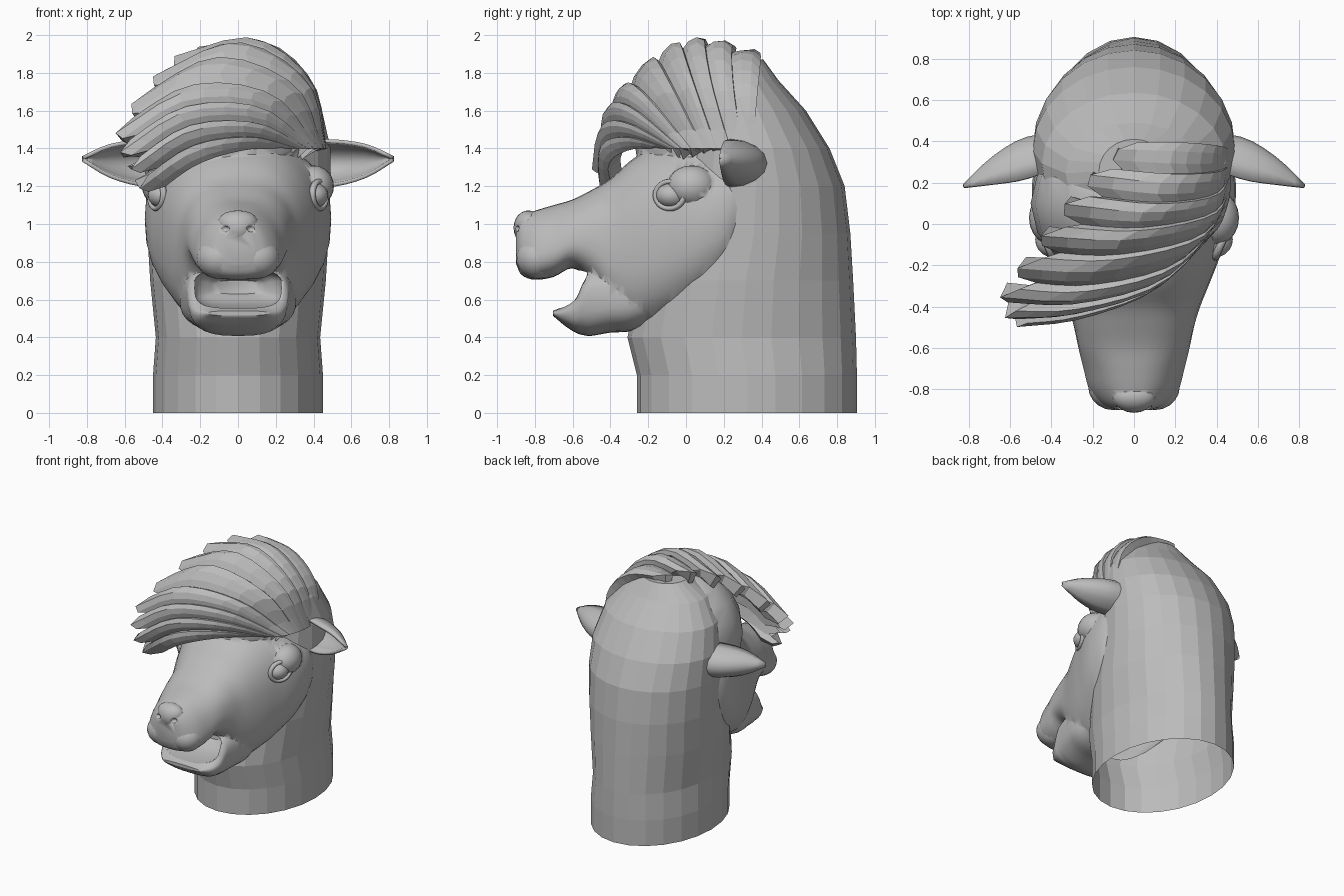
import bpy, bmesh, math
from mathutils import Vector

cube = bpy.data.objects.get("Cube")
if cube:
    bpy.data.objects.remove(cube)

grey = bpy.data.materials.new("plain_grey")
grey.use_nodes = True
COLOUR = (0.5, 0.5, 0.5, 1)
grey.diffuse_color = COLOUR
grey.node_tree.nodes["Principled BSDF"].inputs["Base Color"].default_value = COLOUR


def finish(name, bm, angle=None):
    """Turn a bmesh into a coloured object, smooth when an angle is given."""
    bmesh.ops.recalc_face_normals(bm, faces=bm.faces)
    mesh = bpy.data.meshes.new(name)
    bm.to_mesh(mesh)
    bm.free()
    mesh.materials.append(grey)
    obj = bpy.data.objects.new(name, mesh)
    bpy.context.collection.objects.link(obj)
    if angle:
        bpy.ops.object.select_all(action='DESELECT')
        obj.select_set(True)
        bpy.context.view_layer.objects.active = obj
        bpy.ops.object.shade_smooth_by_angle(angle=math.radians(angle))
    return obj


def combine(obj, other, operation):
    """Apply a boolean and drop the second object."""
    mod = obj.modifiers.new("combine", 'BOOLEAN')
    mod.operation, mod.object, mod.solver = operation, other, 'EXACT'
    bpy.context.view_layer.objects.active = obj
    bpy.ops.object.modifier_apply(modifier=mod.name)
    bpy.data.objects.remove(other)


def spline(keys, t):
    """Catmull-Rom through equally spaced keys, t in 0..1."""
    keys = [Vector(k) for k in keys]
    s = t * (len(keys) - 1)
    i = min(int(s), len(keys) - 2)
    f = s - i
    b, c = keys[i], keys[i + 1]
    a = keys[i - 1] if i else b * 2 - c
    d = keys[i + 2] if i + 2 < len(keys) else c * 2 - b
    return (b * 2 + (c - a) * f + (a * 2 - b * 5 + c * 4 - d) * f ** 2
            + (b * 3 - a - c * 3 + d) * f ** 3) / 2


def skin(rings, closed=True, caps=True):
    """Bridge rows of points; closed rows become tubes."""
    bm = bmesh.new()
    rows = [[bm.verts.new(p) for p in ring] for ring in rings]
    n = len(rows[0])
    for r, s in zip(rows, rows[1:]):
        for i in range(n if closed else n - 1):
            j = (i + 1) % n
            bm.faces.new((r[i], r[j], s[j], s[i]))
    if closed and caps:
        bm.faces.new(rows[0])
        bm.faces.new(rows[-1])
    return bm


def oval(n, power=1.0):
    """Unit superellipse points."""
    for i in range(n):
        a = math.tau * i / n
        c, s = math.cos(a), math.sin(a)
        yield (math.copysign(abs(c) ** power, c), math.copysign(abs(s) ** power, s))


def loft_y(name, keys, steps, power, angle=50):
    """Loft along y; keys are y, bottom, top, half width, taper."""
    rings = []
    for k in range(steps + 1):
        y, lo, hi, w, taper = spline(keys, k / steps)
        rings.append([(w * c * (1 - taper * s), y, (lo + hi) / 2 + (hi - lo) / 2 * s)
                      for c, s in oval(32, power)])
    return finish(name, skin(rings), angle)


def ball(name, centre, radii, taper=0.0, segs=20):
    """Ellipsoid, narrower towards the bottom when tapered."""
    bm = bmesh.new()
    bmesh.ops.create_uvsphere(bm, u_segments=segs, v_segments=segs // 2 + 2, radius=1)
    for v in bm.verts:
        v.co.x *= 1 + taper * v.co.z
    bmesh.ops.scale(bm, vec=radii, verts=bm.verts)
    bmesh.ops.translate(bm, vec=centre, verts=bm.verts)
    return finish(name, bm, 60)


# Neck and back of the skull: z, front y, back y, half width
sections = [(0, -.26, .905, .45), (.2, -.26, .905, .45), (.4, -.31, .9, .435),
            (.7, -.25, .885, .465), (.95, -.15, .87, .48), (1.2, -.1, .84, .49),
            (1.4, -.05, .76, .49), (1.6, -.05, .635, .445), (1.76, 0, .49, .33),
            (1.87, .1, .41, .17)]
body = finish("head_and_neck", skin(
    [[(w * c, (front + back) / 2 + (back - front) / 2 * s, z) for c, s in oval(24)]
     for z, front, back, w in sections]))

# Head with muzzle, lower jaw, crown and nose pad
parts = [loft_y("head", [
    (-.9, .79, 1.0, .08, .2), (-.87, .73, 1.04, .15, .25), (-.8, .705, 1.07, .205, .25),
    (-.7, .72, 1.1, .235, .2), (-.6, .765, 1.13, .262, .15), (-.5, .69, 1.18, .288, .08),
    (-.4, .52, 1.24, .32, .03), (-.3, .435, 1.33, .36, 0), (-.2, .44, 1.395, .4, 0),
    (-.1, .47, 1.43, .435, 0), (0, .52, 1.445, .47, 0), (.1, .58, 1.435, .49, 0),
    (.22, .69, 1.41, .49, 0), (.32, .9, 1.36, .45, 0)], 52, .8)]
parts.append(loft_y("lower_jaw", [
    (-.705, .515, .54, .16, 0), (-.64, .46, .57, .22, -.1), (-.585, .425, .63, .25, -.1),
    (-.545, .412, .73, .265, -.08), (-.5, .408, .78, .275, -.05), (-.4, .425, .8, .295, 0),
    (-.28, .435, .8, .31, 0), (-.12, .5, .78, .28, 0)], 30, .72))
parts.append(ball("crown", (-.07, .1, 1.42), (.43, .37, .44), segs=16))
parts.append(ball("nose", (0, -.835, .98), (.1, .078, .092), taper=.35))
for side in (1, -1):
    parts.append(ball("upper_lip", (side * .1, -.785, .82), (.122, .115, .11)))
    parts.append(ball("brow", (side * .4, .03, 1.2), (.108, .13, .11)))
for part in parts:
    combine(body, part, 'UNION')

# Open mouth and nostrils
hollows = [loft_y("mouth_hollow", [
    (-.75, .555, .7, .19, 0), (-.6, .557, .75, .225, 0), (-.47, .58, .75, .22, 0),
    (-.38, .63, .7, .12, 0)], 14, .55)]
for side in (1, -1):
    hollows.append(ball("nostril", (side * .07, -.905, .975), (.025, .03, .018), segs=12))
for hollow in hollows:
    combine(body, hollow, 'DIFFERENCE')

# The neck is open underneath
bm = bmesh.new()
bm.from_mesh(body.data)
base = [f for f in bm.faces if max(v.co.z for v in f.verts) < .001]
bmesh.ops.delete(bm, geom=base, context='FACES')
bm.to_mesh(body.data)
bm.free()

# Eyes and ears
for side, label in ((1, "left"), (-1, "right")):
    ball(label + "_eye", (side * .395, -.075, 1.152), (.083, .085, .068))
    # Eyelids
    rim = []
    out = Vector((side * .9, -.42, .04)).normalized()
    across = out.cross(Vector((0, 0, 1))).normalized()
    up = across.cross(out)
    centre = Vector((side * .397, -.07, 1.152)) + out * .036
    for c, s in oval(24):
        ray = across * c * .083 + up * s * .072
        rim.append([centre + ray * (1 + .2 * p) + out * .018 * q for p, q in oval(8)])
    rim.append(rim[0])
    bm = skin(rim, caps=False)
    bmesh.ops.remove_doubles(bm, verts=bm.verts, dist=.0001)
    finish(label + "_eyelids", bm, 60)
    # Ear, a cupped leaf: x, front y, depth, centre z, half height
    leaf = []
    for k in range(9):
        x, y, d, z, h = spline([(.42, .25, .18, 1.32, .12), (.55, .21, .19, 1.325, .11),
                                (.69, .19, .12, 1.335, .075), (.82, .175, .01, 1.345, .006)],
                               k / 8)
        leaf.append([(side * x, y + d * math.cos(a), z + h * math.sin(a))
                     for a in [math.pi * (i / 8 - .5) for i in range(9)]])
    ear = finish(label + "_ear", skin(leaf, closed=False), 40)
    thick = ear.modifiers.new("thickness", 'SOLIDIFY')
    thick.thickness, thick.offset = .02, 0

# Swept hair: key strands from hairline to tip, front to back
strands = [
    [(.26, -.14, 1.4), (.04, -.31, 1.39), (-.22, -.42, 1.31), (-.46, -.38, 1.14)],
    [(.37, -.07, 1.4), (.1, -.31, 1.52), (-.25, -.43, 1.5), (-.54, -.46, 1.31)],
    [(.43, 0, 1.4), (.15, -.25, 1.66), (-.26, -.35, 1.68), (-.61, -.33, 1.47)],
    [(.47, .12, 1.4), (.34, -.02, 1.74), (-.05, -.1, 1.91), (-.44, -.08, 1.72)],
    [(.48, .25, 1.4), (.39, .16, 1.74), (.12, .13, 1.95), (-.25, .17, 1.88)],
    [(.48, .36, 1.42), (.41, .38, 1.68), (.22, .39, 1.84), (-.03, .38, 1.88)]]
LOCKS, core = 9, Vector((-.05, .1, 1.4))
rows = []
for lock in range(LOCKS):
    for part, lift, reach in ((.02, 0, .9), (.3, .6, .98), (.65, 1, 1), (.96, .75, .94)):
        path = [spline([s[i] for s in strands], (lock + part) / LOCKS) for i in range(4)]
        row = []
        for k in range(11):
            p = spline(path, k / 10 * reach)
            row.append(p + (p - core).normalized() * (lift * .06 * k / 10 - .01))
        rows.append(row)
hair = finish("swept_hair", skin(rows, closed=False))
# Make the shell face outward before thickening it inward
mid = hair.data.polygons[len(hair.data.polygons) // 2]
if mid.normal.dot(mid.center - core) < 0:
    hair.data.flip_normals()
thick = hair.modifiers.new("thickness", 'SOLIDIFY')
thick.thickness, thick.offset = .09, -1
